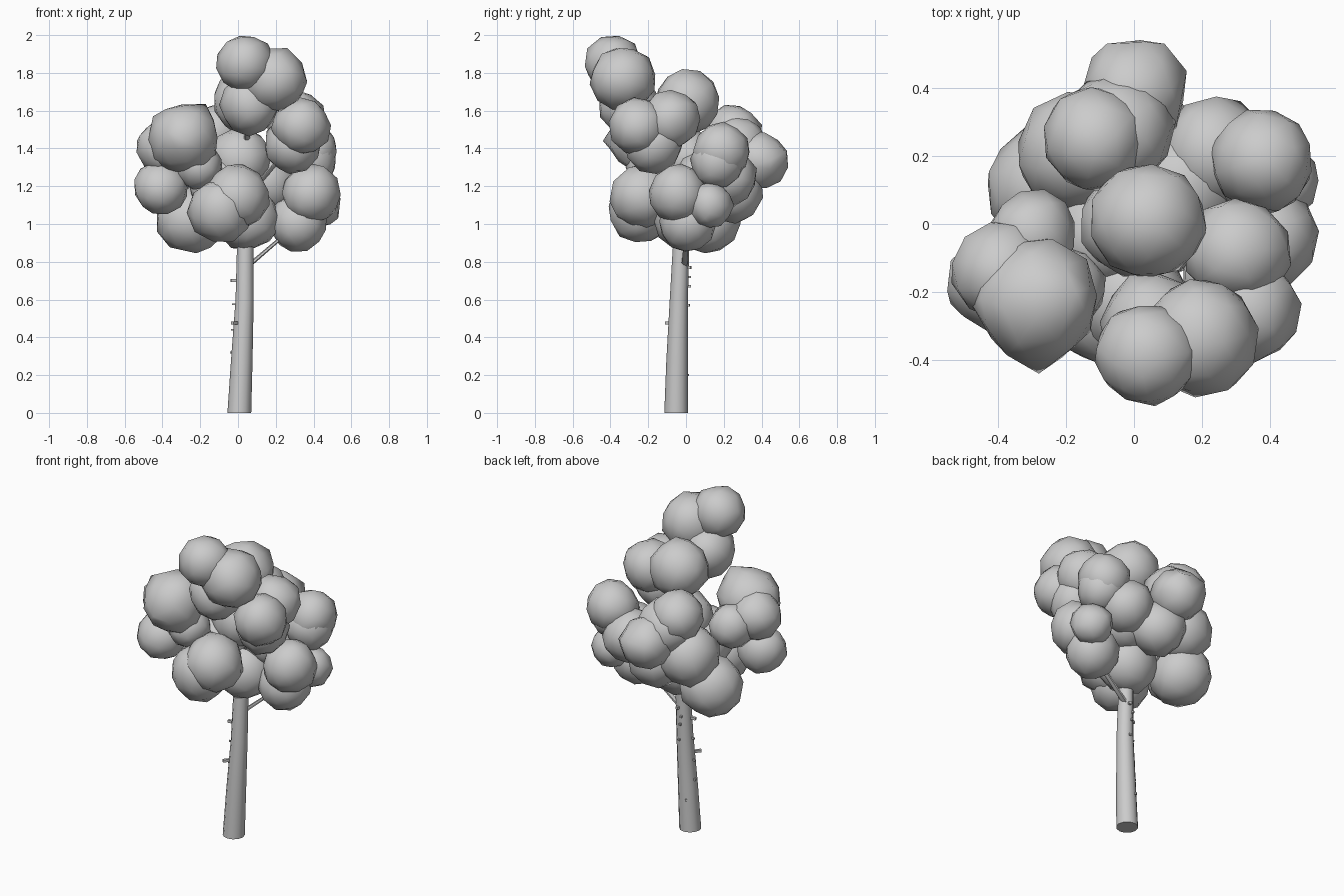
import bpy, bmesh, math, random
from mathutils import Vector, Matrix

if "Cube" in bpy.data.objects:
    bpy.data.objects.remove(bpy.data.objects["Cube"])

random.seed(4)
grey = bpy.data.materials.new("soft grey")
grey.diffuse_color = (0.6, 0.6, 0.6, 1)
grey.use_nodes = True
grey.node_tree.nodes["Principled BSDF"].inputs["Base Color"].default_value = grey.diffuse_color


def finish(name, bm, angle=None):
    me = bpy.data.meshes.new(name)
    bm.to_mesh(me)
    bm.free()
    me.materials.append(grey)
    ob = bpy.data.objects.new(name, me)
    bpy.context.collection.objects.link(ob)
    for p in me.polygons:
        p.use_smooth = angle is not None
    if angle:
        bpy.ops.object.select_all(action='DESELECT')
        ob.select_set(True)
        bpy.context.view_layer.objects.active = ob
        bpy.ops.object.shade_smooth_by_angle(angle=math.radians(angle))
    return ob


def tube(name, path, sides):
    """Capped tube through (x, y, z, radius) points."""
    bm = bmesh.new()
    rings = []
    for x, y, z, r in path:
        rings.append([bm.verts.new((x + r * math.cos(a), y + r * math.sin(a), z))
                      for a in (2 * math.pi * i / sides for i in range(sides))])
    for lo, hi in zip(rings, rings[1:]):
        for i in range(sides):
            j = (i + 1) % sides
            bm.faces.new((lo[i], lo[j], hi[j], hi[i]))
    bm.faces.new(rings[0][::-1])
    bm.faces.new(rings[-1])
    finish(name, bm, 50)


def clump(name, blobs, corners):
    """Faceted, slightly irregular leaf balls (x, y, z, radius), pulled out at corners."""
    bm = bmesh.new()
    for x, y, z, r in blobs:
        turn = Matrix.Rotation(random.uniform(0, 6), 4, 'Z') @ Matrix.Rotation(random.uniform(0, 3), 4, 'X')
        vs = bmesh.ops.create_icosphere(bm, subdivisions=2, radius=r, matrix=turn)['verts']
        for v in vs:
            v.co = v.co * random.uniform(0.97, 1.07) + Vector((x, y, z))
    for c in corners:
        c = Vector(c)
        min(bm.verts, key=lambda v: (v.co - c).length).co = c
    finish(name, bm, 75)


# Trunk, slightly bent, continuing up into the crown
tube("trunk", [(0.007, -0.052, 0, 0.063), (0.02, -0.047, 0.28, 0.057),
               (0.035, -0.038, 0.6, 0.048), (0.038, -0.027, 0.86, 0.044),
               (0.04, -0.01, 1.2, 0.03), (0.04, 0, 1.4, 0.02)], 12)

# Leaf clumps
clumps = {
    "top_leaves": [(0.04, -0.385, 1.85, 0.15), (0.19, -0.335, 1.765, 0.172),
                   (0.06, -0.3, 1.63, 0.158)],
    "upper_right_leaves": [(0.335, -0.25, 1.515, 0.152), (0.305, -0.08, 1.555, 0.155),
                           (0.29, -0.17, 1.42, 0.15)],
    "left_leaves": [(-0.285, -0.225, 1.45, 0.182), (-0.385, -0.14, 1.405, 0.148),
                    (-0.30, -0.03, 1.36, 0.13), (-0.41, -0.17, 1.19, 0.14),
                    (-0.21, -0.19, 1.31, 0.125)],
    "front_leaves": [(-0.09, -0.24, 1.07, 0.172), (-0.01, -0.23, 1.14, 0.172)],
    "lower_right_leaves": [(0.39, -0.045, 1.16, 0.154), (0.42, 0.13, 1.10, 0.12),
                           (0.32, 0.01, 1.005, 0.152)],
    "centre_leaves": [(0.04, 0.01, 1.645, 0.172), (0.01, 0.0, 1.34, 0.165),
                      (0.05, 0.0, 1.03, 0.168), (-0.09, -0.03, 1.19, 0.165),
                      (0.15, 0.11, 1.22, 0.17)],
    "back_right_leaves": [(0.378, 0.19, 1.385, 0.15), (0.38, 0.165, 1.33, 0.14),
                          (0.24, 0.21, 1.25, 0.16)],
    "back_leaves": [(0.0, 0.385, 1.335, 0.153), (-0.115, 0.25, 1.48, 0.15),
                    (-0.05, 0.27, 1.40, 0.168), (0.03, 0.24, 1.17, 0.165)],
    "back_left_leaves": [(-0.25, 0.11, 1.025, 0.182), (-0.17, 0.21, 1.23, 0.178)],
}
corners = {
    "top_leaves": [(0.18, -0.51, 1.74)],
    "upper_right_leaves": [(0.43, -0.37, 1.5)],
    "left_leaves": [(-0.17, -0.2, 1.635), (-0.28, -0.44, 1.44), (-0.45, -0.22, 1.57)],
    "lower_right_leaves": [(0.53, 0.1, 1.03)],
    "back_leaves": [(0.09, 0.53, 1.38), (-0.08, 0.53, 1.38), (0.155, 0.45, 1.34)],
    "back_left_leaves": [(-0.22, 0.1, 0.845), (-0.43, 0.12, 0.96), (-0.42, 0.03, 1.06)],
}
for name, blobs in clumps.items():
    clump(name, blobs, corners.get(name, []))

# Branches from the trunk into each clump
starts = {"lower_right_leaves": (0.045, -0.01, 0.77), "back_left_leaves": (0.03, -0.01, 0.88)}
for name, blobs in clumps.items():
    if name == "centre_leaves":
        continue
    x, y, z, r = blobs[-1]
    sx, sy, sz = starts.get(name, (0.04, -0.01, max(0.9, z - 0.28)))
    tube(name.replace("leaves", "branch"), [(sx, sy, sz, 0.018), (x, y, z, 0.012)], 6)

# Short twig stubs on the trunk: height, direction in degrees, length, thickness
bm = bmesh.new()
for z, deg, length, t in [(0.70, 190, 0.022, 0.016), (0.575, 185, 0.008, 0.01),
                          (0.475, 232, 0.035, 0.016), (0.44, 180, 0.006, 0.01),
                          (0.32, 175, 0.005, 0.012), (0.77, 75, 0.012, 0.016),
                          (0.72, 100, 0.01, 0.012), (0.67, 90, 0.01, 0.012),
                          (0.57, 75, 0.006, 0.012), (0.20, 110, 0.004, 0.012)]:
    a = math.radians(deg)
    d = Vector((math.cos(a), math.sin(a), 0))
    k = z / 0.86
    r = 0.063 - 0.019 * k
    centre = Vector((0.007 + 0.029 * k, -0.052 + 0.025 * k, z)) + d * (r + length / 2 - 0.006)
    bmesh.ops.create_cube(bm, size=1, matrix=Matrix.Translation(centre)
                          @ Matrix.Rotation(a, 4, 'Z') @ Matrix.Diagonal((length + 0.012, t, t, 1)))
finish("twig_stubs", bm)
